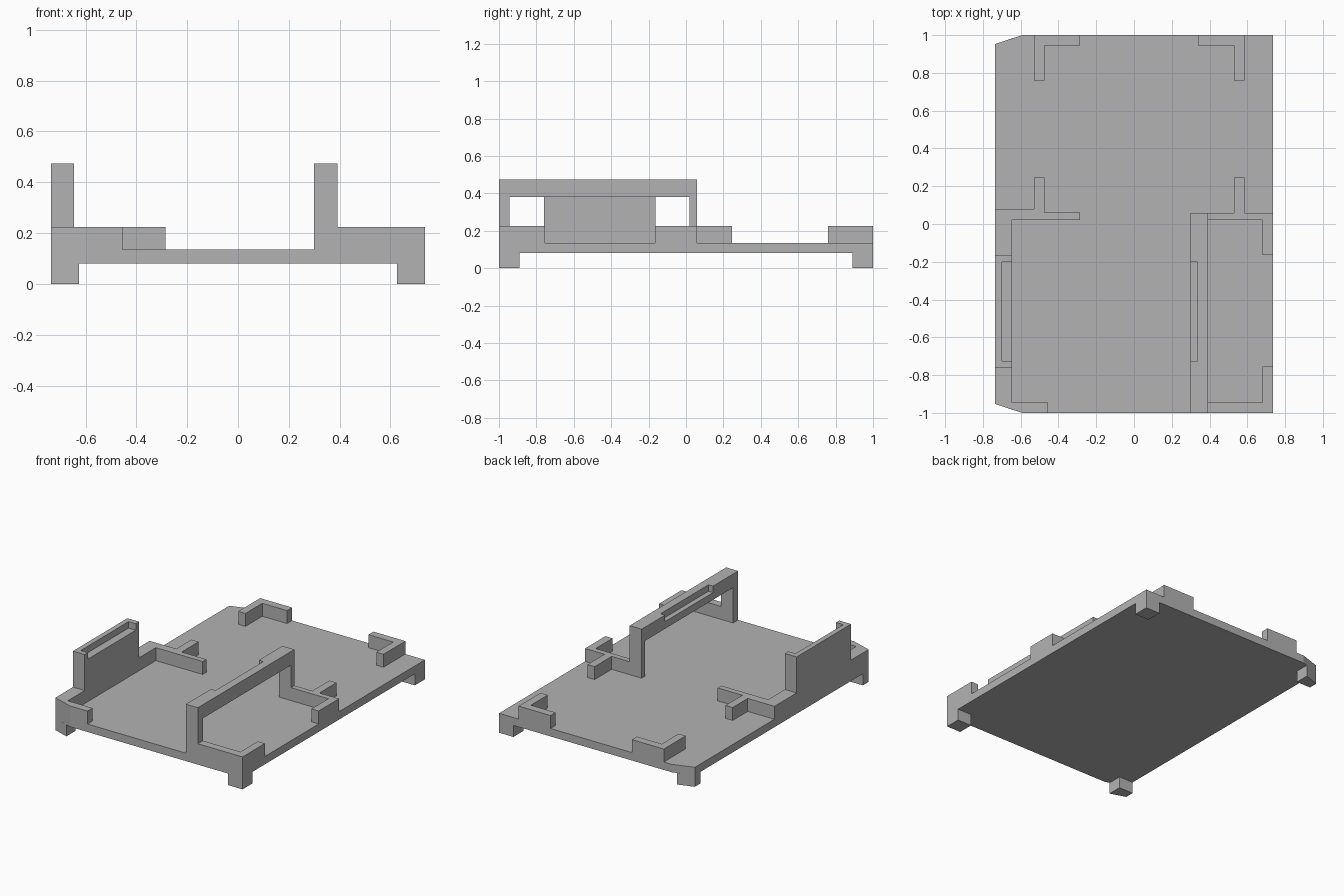
import bpy
import bmesh
from mathutils import Vector

if "Cube" in bpy.data.objects:
    bpy.data.objects.remove(bpy.data.objects["Cube"], do_unlink=True)

grey = bpy.data.materials.new("plain grey")
grey.use_nodes = True
colour = (0.45, 0.45, 0.45, 1)
grey.diffuse_color = colour
grey.node_tree.nodes["Principled BSDF"].inputs["Base Color"].default_value = colour

W, L = 0.735, 1.0                      # half width and half length
BASE, FLOOR, LOW, TALL = 0.08, 0.135, 0.225, 0.475


def prism(name, outline, start, end, axis="z"):
    """Extrude an outline: (x, y) along z, or (y, z) along x."""
    bm = bmesh.new()
    place = (lambda p: (p[0], p[1], start)) if axis == "z" else (lambda p: (start, p[0], p[1]))
    face = bm.faces.new([bm.verts.new(place(p)) for p in outline])
    new = bmesh.ops.extrude_face_region(bm, geom=[face])["geom"]
    step = Vector((0, 0, end - start) if axis == "z" else (end - start, 0, 0))
    bmesh.ops.translate(bm, vec=step, verts=[v for v in new if isinstance(v, bmesh.types.BMVert)])
    bmesh.ops.recalc_face_normals(bm, faces=bm.faces)
    mesh = bpy.data.meshes.new(name)
    bm.to_mesh(mesh)
    bm.free()
    mesh.materials.append(grey)
    obj = bpy.data.objects.new(name, mesh)
    bpy.context.collection.objects.link(obj)
    return obj


def rect(x0, x1, y0, y1):
    return [(x0, y0), (x1, y0), (x1, y1), (x0, y1)]


def groove(obj, x0, x1):
    """Cut the open-topped ledge that holds a board."""
    cutter = prism(obj.name + "_cutter", rect(x0, x1, -0.725, -0.2), 0.43, 0.6)
    cutter.hide_render = True
    cutter.hide_set(True)
    cutter.display_type = "WIRE"
    mod = obj.modifiers.new("groove", "BOOLEAN")
    mod.operation, mod.object, mod.solver = "DIFFERENCE", cutter, "EXACT"


# Base plate with two clipped corners
prism("base_plate", [(-0.59, -L), (W, -L), (W, L), (-0.59, L), (-W, 0.953), (-W, -0.953)],
      BASE, FLOOR)

# Corner feet, the ones on the -x side following the clipped corners
for s, end in ((-1, "front"), (1, "back")):
    prism(end + "_left_foot", rect(0.625, W, s * 0.89, s * L), 0, BASE)
    prism(end + "_right_foot", [(-W, s * 0.89), (-0.625, s * 0.89),
                                (-0.625, s * 0.989), (-W, s * 0.953)], 0, BASE)

# Back corner brackets
for name, outer, inner, tip in (("right", -0.53, -0.475, -0.285), ("left", 0.585, 0.53, 0.34)):
    prism("back_%s_bracket" % name, [(outer, 0.76), (inner, 0.76), (inner, 0.945),
                                     (tip, 0.945), (tip, L), (outer, L)], FLOOR, LOW)

# Low walls on the -x side
prism("front_right_wall", [(-0.645, -0.76), (-W, -0.76), (-W, -0.953), (-0.59, -L),
                           (-0.455, -L), (-0.455, -0.945), (-0.645, -0.945)], FLOOR, LOW)
prism("middle_right_wall", [(-W, -0.163), (-0.645, -0.163), (-0.645, 0.02), (-0.285, 0.02),
                            (-0.285, 0.06), (-0.475, 0.06), (-0.475, 0.245), (-0.53, 0.245),
                            (-0.53, 0.08), (-W, 0.08)], FLOOR, LOW)

# Low walls on the +x side
prism("front_left_wall", [(0.39, -L), (W, -L), (W, -0.755), (0.68, -0.755),
                          (0.68, -0.945), (0.39, -0.945)], FLOOR, LOW)
prism("middle_left_wall", [(0.39, 0.02), (0.68, 0.02), (0.68, -0.165), (W, -0.165), (W, 0.058),
                           (0.585, 0.058), (0.585, 0.245), (0.53, 0.245), (0.53, 0.058),
                           (0.39, 0.058)], FLOOR, LOW)

# Tall solid panel and the open arch facing it
panel = prism("tall_panel", rect(-W, -0.645, -0.76, -0.163), FLOOR, TALL)
groove(panel, -0.7, -0.6)
arch = prism("tall_arch", [(-L, FLOOR), (-0.945, FLOOR), (-0.945, 0.38), (0.02, 0.38),
                           (0.02, FLOOR), (0.058, FLOOR), (0.058, TALL), (-L, TALL)],
             0.3, 0.392, "x")
groove(arch, 0.25, 0.335)
